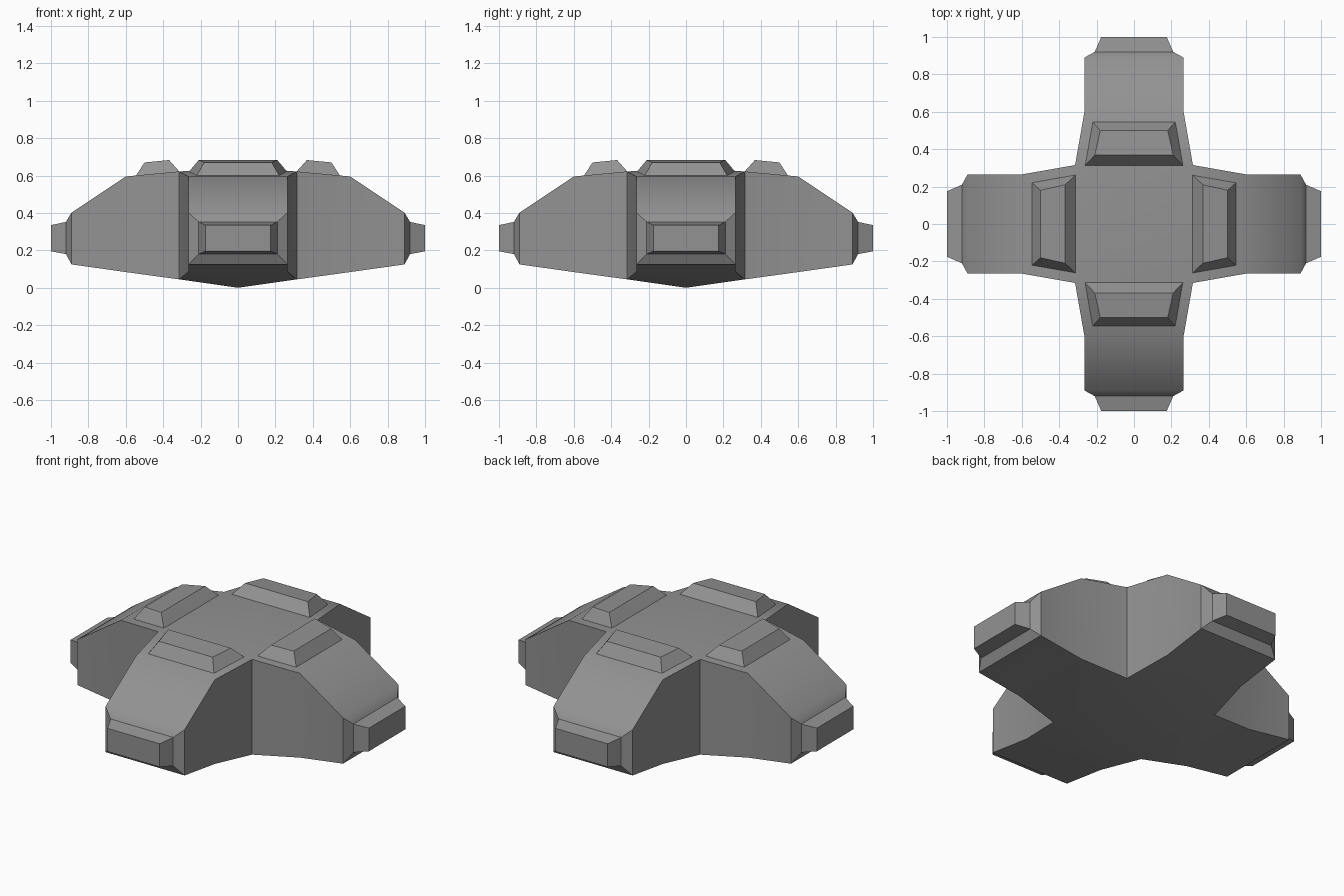
import bpy, bmesh
from mathutils import Matrix, Vector
from math import pi, radians

if "Cube" in bpy.data.objects:
    bpy.data.objects.remove(bpy.data.objects["Cube"])

dark = bpy.data.materials.new("dark_grey")
dark.diffuse_color = (0.29, 0.29, 0.29, 1)
dark.use_nodes = True
dark.node_tree.nodes["Principled BSDF"].inputs["Base Color"].default_value = dark.diffuse_color


def rect(x, w, z0, z1):
    """Rectangular cross-section of an arm running along +x."""
    return [Vector((x, -w, z0)), Vector((x, w, z0)), Vector((x, w, z1)), Vector((x, -w, z1))]


def loft(bm, loops, rot, cap_start=False):
    rings = [[bm.verts.new(rot @ p) for p in loop] for loop in loops]
    for a, b in zip(rings, rings[1:]):
        for i in range(4):
            j = (i + 1) % 4
            bm.faces.new((a[i], a[j], b[j], b[i]))
    bm.faces.new(rings[-1])
    if cap_start:
        bm.faces.new(rings[0])
    return rings


def finish(bm, name, smooth=False):
    bmesh.ops.remove_doubles(bm, verts=bm.verts, dist=1e-4)
    bmesh.ops.recalc_face_normals(bm, faces=bm.faces)
    mesh = bpy.data.meshes.new(name)
    bm.to_mesh(mesh)
    bm.free()
    mesh.materials.append(dark)
    obj = bpy.data.objects.new(name, mesh)
    bpy.context.collection.objects.link(obj)
    if smooth:
        bpy.ops.object.select_all(action='DESELECT')
        obj.select_set(True)
        bpy.context.view_layer.objects.active = obj
        bpy.ops.object.shade_smooth_by_angle(angle=radians(30))
    return obj


# Four-armed body: sections from the hub out to the blunt stepped tip
arm = [
    rect(0.315, 0.315, 0.045, 0.622),
    rect(0.60, 0.265, 0.084, 0.595),
    rect(0.89, 0.265, 0.125, 0.402),
    rect(0.92, 0.21, 0.18, 0.352),
    rect(1.00, 0.175, 0.195, 0.335),
]
body = bmesh.new()
for k in range(4):
    rot = Matrix.Rotation(k * pi / 2, 3, 'Z')
    hub = loft(body, arm, rot)[0]
    # hub top and keel, one triangle each per arm
    body.faces.new((hub[0], hub[1], body.verts.new((0, 0, 0))))
    body.faces.new((hub[2], hub[3], body.verts.new((0, 0, 0.64))))
finish(body, "cross_body", smooth=True)

# Raised bevelled pads on top of each arm
base = [Vector(p) for p in ((0.305, -0.27, 0.612), (0.305, 0.27, 0.612),
                            (0.55, 0.225, 0.592), (0.55, -0.225, 0.592))]
top = [Vector(p) for p in ((0.368, -0.21, 0.683), (0.368, 0.21, 0.683),
                           (0.50, 0.18, 0.67), (0.50, -0.18, 0.67))]
for k, side in enumerate(("right", "back", "left", "front")):
    pad = bmesh.new()
    loft(pad, [base, top], Matrix.Rotation(k * pi / 2, 3, 'Z'), cap_start=True)
    finish(pad, side + "_top_pad")
